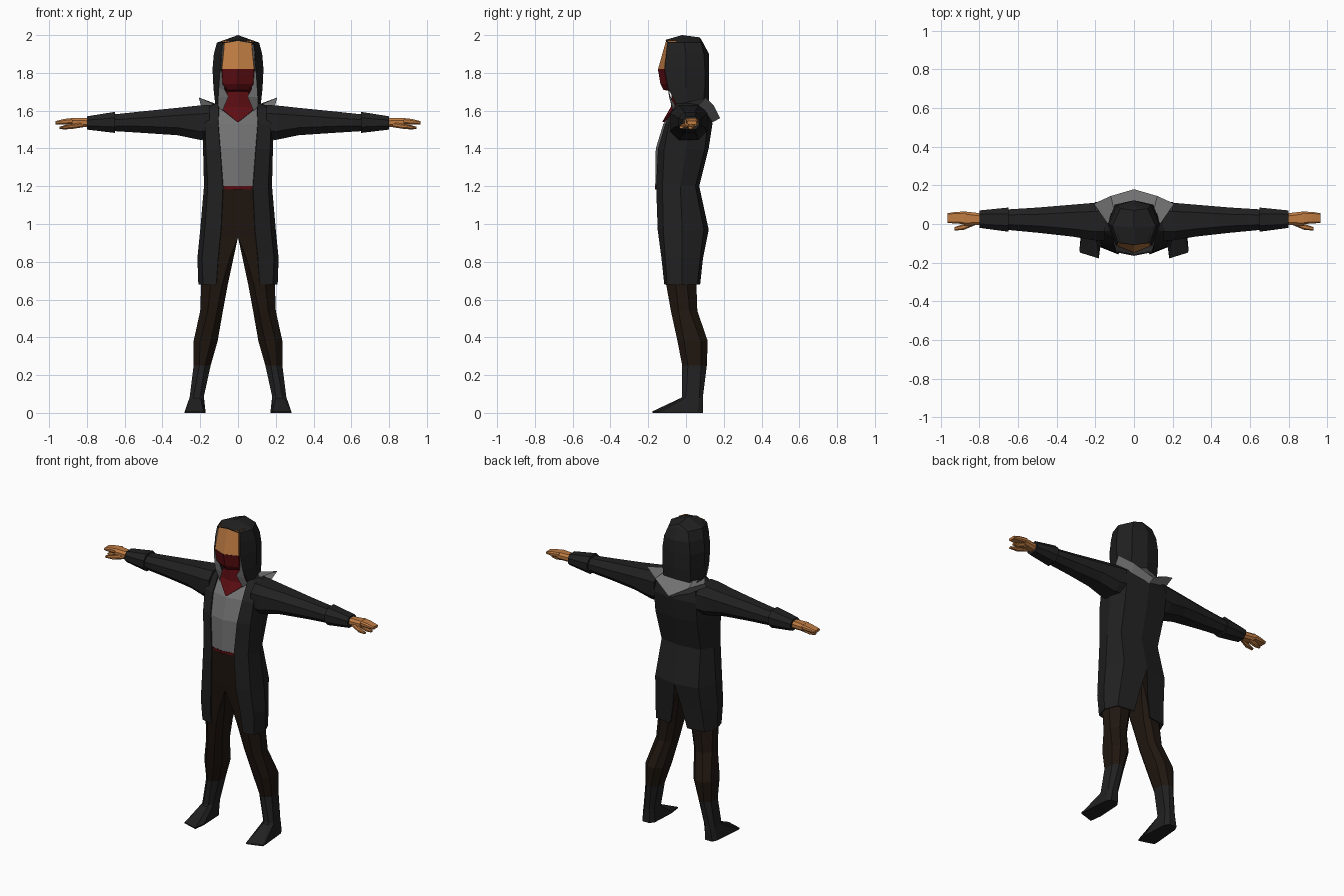
import bpy, bmesh

COLORS = {"coat": (.015, .015, .015, 1), "trousers": (.014, .008, .005, 1),
          "skin": (.52, .2, .055, 1), "red": (.11, .004, .006, 1),
          "grey": (.17, .17, .17, 1)}
MATS = {}
for key, col in COLORS.items():
    MATS[key] = bpy.data.materials.new(key)
    MATS[key].diffuse_color = col


def build(name, rows, mat, closed=False, thick=0):
    """Skin rows of points into a right half, then mirror it over x = 0."""
    bm = bmesh.new()
    vs = [[bm.verts.new(p) for p in r] for r in rows]
    n = len(rows[0])
    for a, b in zip(vs, vs[1:]):
        for i in range(n if closed else n - 1):
            j = (i + 1) % n
            bm.faces.new((a[i], a[j], b[j], b[i]))
    if closed:
        bm.faces.new(vs[0])
        bm.faces.new(vs[-1])
    inner = [f for f in bm.faces if all(abs(v.co.x) < 1e-4 for v in f.verts)]
    bmesh.ops.delete(bm, geom=inner, context='FACES')
    copy = bmesh.ops.duplicate(bm, geom=bm.verts[:] + bm.edges[:] + bm.faces[:])
    for v in copy["geom"]:
        if isinstance(v, bmesh.types.BMVert):
            v.co.x *= -1
    bmesh.ops.remove_doubles(bm, verts=bm.verts, dist=.0005)
    bmesh.ops.recalc_face_normals(bm, faces=bm.faces)
    me = bpy.data.meshes.new(name)
    bm.to_mesh(me)
    bm.free()
    me.materials.append(MATS[mat])
    ob = bpy.data.objects.new(name, me)
    bpy.context.collection.objects.link(ob)
    if thick:
        m = ob.modifiers.new("thickness", 'SOLIDIFY')
        m.thickness, m.offset = thick, -1
    return ob


def octagon(a0, a1, b0, b1, c0, c1):
    """Rectangle with corners cut by c0 on the low side and c1 on the high side."""
    return [(a0 + c0, b0), (a1 - c1, b0), (a1, b0 + c1), (a1, b1 - c1),
            (a1 - c1, b1), (a0 + c0, b1), (a0, b1 - c0), (a0, b0 + c0)]


def upright(*rows):
    return [[(x, y, z) for x, y in octagon(*r)] for z, *r in rows]


def sideways(*rows):
    return [[(x, y, z) for y, z in octagon(y0, y1, z0, z1, c, c)]
            for x, y0, y1, z0, z1, c in rows]


def levels(*rows):
    return [[(x, y, z) for x, y in pts] for z, pts in rows]


# long coat: opening edge, front corner, side, back corner, back centre (split tail)
build("coat", levels(
    (1.64, [(.10, -.05), (.11, -.03), (.12, .03), (.08, .09), (0, .11)]),
    (1.61, [(.103, -.065), (.16, -.04), (.19, .02), (.14, .10), (0, .125)]),
    (1.53, [(.105, -.11), (.175, -.09), (.19, .01), (.15, .115), (0, .14)]),
    (1.40, [(.095, -.148), (.17, -.115), (.185, 0), (.15, .10), (0, .12)]),
    (1.20, [(.08, -.158), (.16, -.125), (.18, -.03), (.14, .05), (0, .07)]),
    (.97, [(.09, -.15), (.175, -.12), (.20, -.02), (.155, .095), (0, .12)]),
    (.82, [(.105, -.13), (.19, -.11), (.215, -.02), (.165, .075), (.03, .09)]),
    (.68, [(.115, -.115), (.185, -.1), (.21, -.02), (.175, .06), (.06, .075)])),
    "coat", thick=.006)

# shirt front and belt
build("shirt", levels(
    (1.62, [(0, -.06), (.11, -.035)]), (1.53, [(0, -.12), (.12, -.095)]),
    (1.40, [(0, -.16), (.11, -.135)]), (1.20, [(0, -.163), (.10, -.145)])), "grey")
build("belt", levels((1.2, [(0, -.165), (.1, -.145)]),
                     (1.182, [(0, -.163), (.1, -.143)])), "red")

# trousers and boots
build("trousers", upright(
    (1.19, 0, .15, -.150, .05, 0, .06), (.97, 0, .16, -.138, .07, 0, .06),
    (.93, 0, .18, -.133, .07, 0, .06), (.82, .024, .195, -.12, .06, .02, .06),
    (.68, .054, .195, -.105, .055, .03, .05), (.54, .08, .20, -.08, .06, .03, .04),
    (.38, .108, .235, -.045, .115, .035, .035),
    (.25, .145, .235, -.02, .11, .03, .03)), "trousers", True)
boot = upright((.25, .145, .235, -.02, .11, .03, .03),
               (.09, .18, .255, -.02, .09, .02, .02),
               (.08, .18, .257, -.025, .09, .02, .02))
boot.append([(.182, -.178, .008), (.28, -.148, .008), (.282, -.13, .008), (.265, .06, .008),
             (.25, .09, .008), (.20, .09, .008), (.18, .06, .008), (.172, -.10, .008)])
boot.append([(x, y, 0) for x, y, z in boot[-1]])
build("boots", boot, "coat", True)

# sleeves and cuffs
build("sleeves", sideways(
    (.15, -.085, .115, 1.45, 1.63, .045), (.20, -.085, .11, 1.445, 1.628, .045),
    (.32, -.065, .10, 1.47, 1.615, .04), (.50, -.045, .085, 1.482, 1.597, .035),
    (.66, -.03, .075, 1.492, 1.58, .028)), "coat", True)
build("cuffs", sideways(
    (.65, -.04, .085, 1.482, 1.594, .032),
    (.80, -.02, .07, 1.50, 1.57, .02)), "coat", True)

# hands: palm, two finger slabs and a thumb
build("palms", sideways(
    (.79, -.005, .055, 1.512, 1.56, .014),
    (.88, -.008, .065, 1.518, 1.562, .013)), "skin", True)
build("fingers", sideways(
    (.87, 0, .064, 1.53, 1.562, .008), (.92, .002, .063, 1.527, 1.556, .008),
    (.965, .006, .056, 1.528, 1.545, .005)), "skin", True)
build("lower_fingers", sideways(
    (.86, .012, .05, 1.512, 1.54, .008), (.91, .01, .04, 1.5, 1.525, .007),
    (.945, .012, .032, 1.503, 1.515, .004)), "skin", True)
build("thumbs", sideways(
    (.82, -.005, .02, 1.512, 1.54, .008), (.88, -.03, 0, 1.503, 1.528, .007),
    (.93, -.034, -.016, 1.505, 1.518, .004)), "skin", True)

# face, mask and scarf
build("face", levels(
    (1.972, [(0, -.105), (.07, -.095), (.085, -.05)]),
    (1.82, [(0, -.148), (.085, -.115), (.095, -.05)])), "skin")
build("mask", levels(
    (1.82, [(0, -.149), (.085, -.116), (.095, -.05)]),
    (1.74, [(0, -.135), (.08, -.103), (.09, -.04)]),
    (1.71, [(0, -.12), (.055, -.09), (.07, -.03)]),
    (1.70, [(0, -.06), (.05, -.05), (.06, -.02)])), "red")
build("scarf", levels(
    (1.71, [(0, -.075), (.045, -.06), (.06, -.02)]),
    (1.62, [(0, -.08), (.10, -.056), (.105, -.03)]),
    (1.54, [(0, -.126), (.002, -.125), (.004, -.11)])), "red")

# hood: opening edge, side, back corner, back centre, closed by a ridge on top
hood = levels(
    (1.63, [(.105, -.05), (.12, 0), (.10, .09), (0, .12)]),
    (1.72, [(.10, -.095), (.13, 0), (.10, .1), (0, .122)]),
    (1.82, [(.093, -.112), (.135, 0), (.10, .1), (0, .123)]),
    (1.90, [(.09, -.105), (.128, 0), (.09, .095), (0, .122)]),
    (1.96, [(.082, -.098), (.112, -.01), (.07, .08), (0, .09)]))
hood.append([(0, -.108, 1.975), (0, -.02, 2), (0, .07, 1.988), (0, .075, 1.985)])
build("hood", hood, "coat", thick=.006)

# pale lining beside the face and folded front flaps
build("hood_lining", [
    [(.083, -.10, 1.95), (.074, -.09, 1.95)],
    [(.095, -.113, 1.82), (.083, -.10, 1.82)],
    [(.102, -.096, 1.72), (.07, -.085, 1.71)],
    [(.105, -.08, 1.67), (.05, -.09, 1.675)],
    [(.107, -.053, 1.62), (.082, -.07, 1.60)]], "grey")

# wide pointed collar draped over the shoulders
build("collar", [
    [(.115, -.03, 1.635), (.105, .08, 1.65), (0, .12, 1.652)],
    [(.208, .105, 1.67), (.12, .145, 1.63), (0, .18, 1.56)],
    [(.195, .06, 1.625), (.11, .11, 1.58), (0, .125, 1.53)]], "grey")
